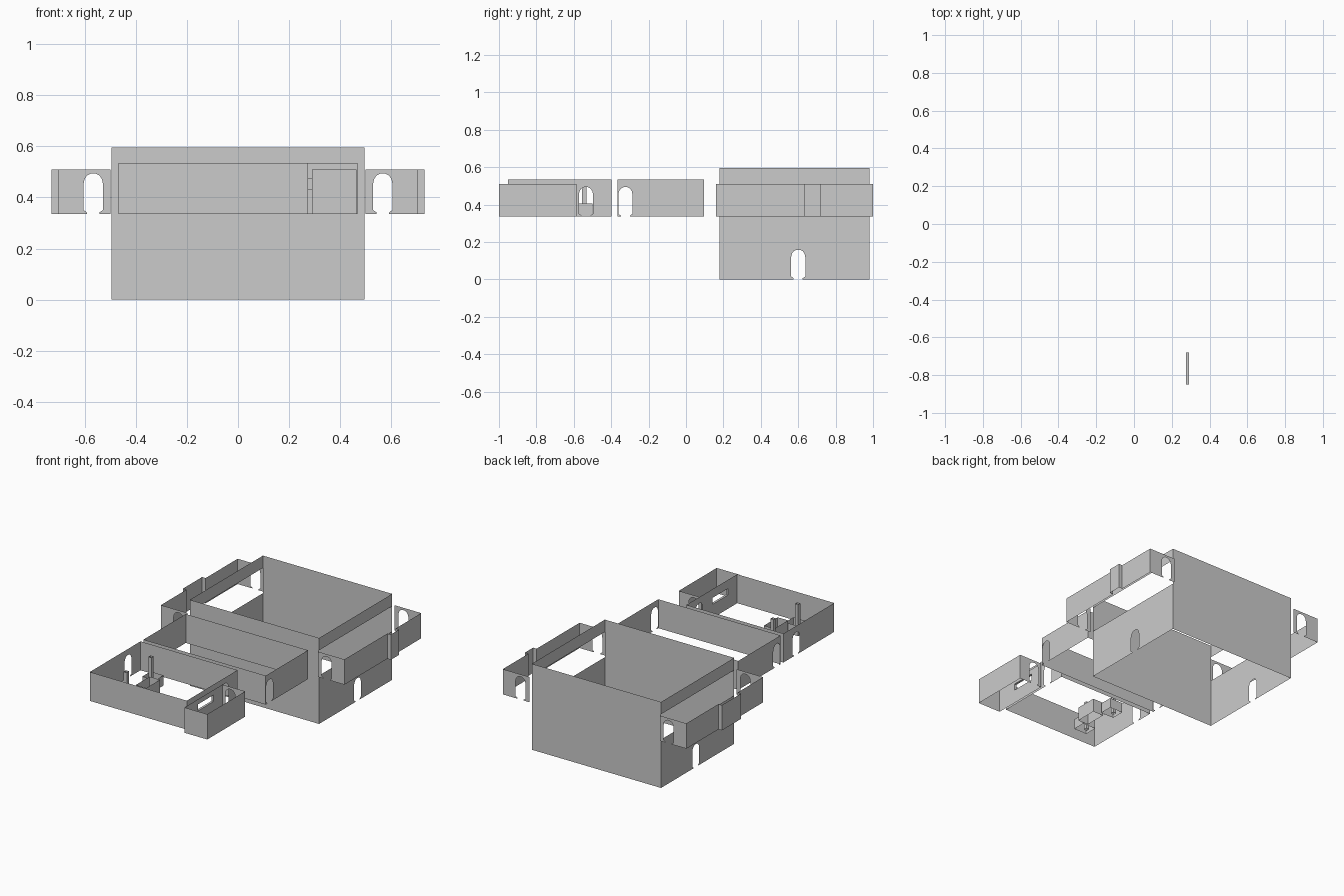
import bpy
import bmesh

if "Cube" in bpy.data.objects:
    bpy.data.objects.remove(bpy.data.objects["Cube"])

FLOOR, WING_TOP, ROOM_TOP = 0.335, 0.51, 0.535

# Half outline of the rounded doorway: offset from centre, height
ARCH = [(0.024, 0), (0.024, 0.006), (0.038, 0.016), (0.038, 0.118),
        (0.034, 0.137), (0.024, 0.151), (0.010, 0.158)]


def quad(bm, pts):
    bm.faces.new([bm.verts.new(p) for p in pts])


def wall(bm, p, q, z0, z1, door=None, window=None):
    """Sheet wall from p to q; door is the distance along it, window is (s0, s1, z0, z1)."""
    length = ((q[0] - p[0]) ** 2 + (q[1] - p[1]) ** 2) ** 0.5

    def at(s, z):
        t = s / length
        return (p[0] + (q[0] - p[0]) * t, p[1] + (q[1] - p[1]) * t, z)

    if window:
        a, b, c, d = window
        for s0, s1, h0, h1 in ((0, a, z0, z1), (b, length, z0, z1), (a, b, z0, c), (a, b, d, z1)):
            quad(bm, [at(s0, h0), at(s1, h0), at(s1, h1), at(s0, h1)])
        if door is None:
            return
    outline = [(0, z0)]
    if door is not None:
        outline += [(door - x, z0 + z) for x, z in ARCH]
        outline += [(door + x, z0 + z) for x, z in reversed(ARCH)]
    outline += [(length, z0), (length, z1), (0, z1)]
    quad(bm, [at(s, z) for s, z in outline])


def finish(bm, name):
    bmesh.ops.remove_doubles(bm, verts=bm.verts, dist=0.0005)
    bmesh.ops.triangulate(bm, faces=[f for f in bm.faces if len(f.verts) > 4])
    mesh = bpy.data.meshes.new(name)
    bm.to_mesh(mesh)
    bm.free()
    obj = bpy.data.objects.new(name, mesh)
    bpy.context.collection.objects.link(obj)
    return obj


def tube(name, x0, x1, y0, y1, z0, z1):
    """Four upright sides, open at top and bottom."""
    bm = bmesh.new()
    c = [(x0, y0), (x1, y0), (x1, y1), (x0, y1)]
    for i in range(4):
        wall(bm, c[i], c[(i + 1) % 4], z0, z1)
    return finish(bm, name)


# Main hall: solid front and back, sides open at the gallery level
bm = bmesh.new()
for y in (0.18, 0.98):
    wall(bm, (-0.495, y), (0.495, y), 0, 0.595)
for x in (-0.495, 0.495):
    wall(bm, (x, 0.18), (x, 0.98), 0, FLOOR, door=0.42)
    wall(bm, (x, 0.18), (x, 0.98), WING_TOP, 0.595)
finish(bm, "main_hall")

# Side galleries: end walls with doorways and a shallow bay in the outer wall
for name, s, b0, b1 in (("right_gallery", 1, 0.63, 0.72), ("left_gallery", -1, 0.44, 0.65)):
    bm = bmesh.new()
    for y in (0.16, 1.0):
        wall(bm, (s * 0.5, y), (s * 0.703, y), FLOOR, WING_TOP, door=0.067)
    path = [(0.703, 0.16), (0.703, b0), (0.73, b0), (0.73, b1), (0.703, b1), (0.703, 1.0)]
    for (xa, ya), (xb, yb) in zip(path, path[1:]):
        wall(bm, (s * xa, ya), (s * xb, yb), FLOOR, WING_TOP)
    finish(bm, name)

# Middle room with a doorway in each side
bm = bmesh.new()
for y in (-0.365, 0.097):
    wall(bm, (-0.468, y), (0.468, y), FLOOR, ROOM_TOP)
for x in (-0.468, 0.468):
    wall(bm, (x, -0.365), (x, 0.097), FLOOR, ROOM_TOP, door=0.041)
finish(bm, "middle_room")

# Front room: right wall is split into a window part and a doorway part
bm = bmesh.new()
for y in (-0.953, -0.398):
    wall(bm, (-0.468, y), (0.275, y), FLOOR, ROOM_TOP)
wall(bm, (-0.468, -0.953), (-0.468, -0.398), FLOOR, ROOM_TOP, door=0.418)
wall(bm, (0.275, -0.953), (0.275, -0.60), FLOOR, ROOM_TOP, window=(0.103, 0.273, 0.43, 0.475))
wall(bm, (0.275, -0.60), (0.275, -0.398), FLOOR, ROOM_TOP, door=0.065)
finish(bm, "front_room")

# Side closet with a matching window and a rear doorway
bm = bmesh.new()
wall(bm, (0.29, -1.0), (0.465, -1.0), FLOOR, WING_TOP)
wall(bm, (0.465, -1.0), (0.465, -0.585), FLOOR, WING_TOP)
wall(bm, (0.29, -0.585), (0.465, -0.585), FLOOR, WING_TOP, door=0.06)
wall(bm, (0.29, -1.0), (0.29, -0.585), FLOOR, WING_TOP, window=(0.15, 0.32, 0.43, 0.475))
finish(bm, "side_closet")

# Window reveal joining the two walls
bm = bmesh.new()
for z in (0.43, 0.475):
    quad(bm, [(0.275, -0.85, z), (0.29, -0.85, z), (0.29, -0.68, z), (0.275, -0.68, z)])
for y in (-0.85, -0.68):
    wall(bm, (0.275, y), (0.29, y), 0.43, 0.475)
finish(bm, "window_reveal")

# Furniture: low counter, two side blocks and two posts
tube("counter", -0.25, -0.17, -0.76, -0.61, FLOOR, 0.43)
for side, y in (("rear", -0.545), ("front", -0.815)):
    tube(side + "_block", -0.32, -0.22, y - 0.045, y + 0.045, FLOOR, 0.405)
    tube(side + "_post", -0.297, -0.273, y - 0.012, y + 0.012, FLOOR, ROOM_TOP)
